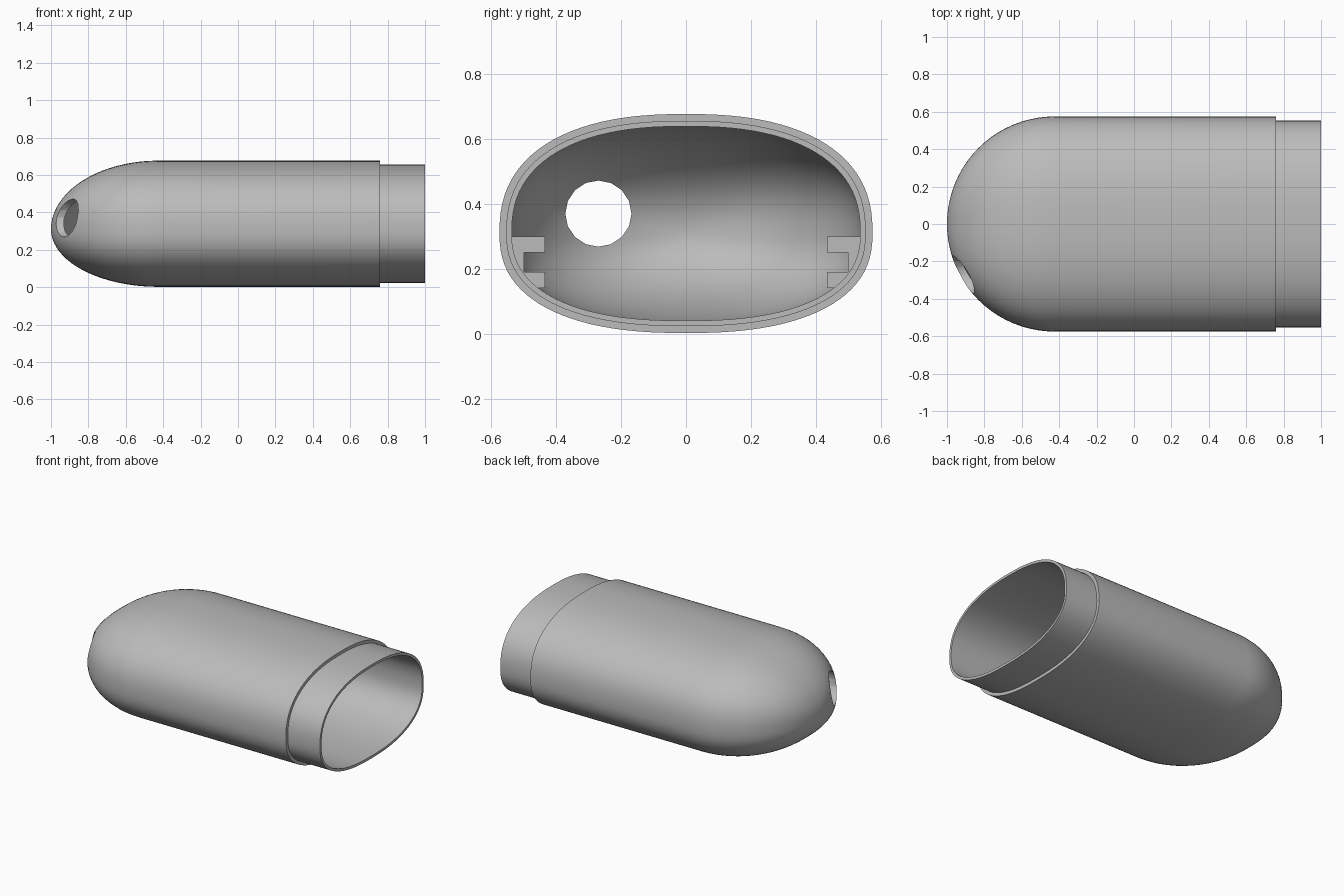
import bpy, bmesh, math
from mathutils import Matrix

if "Cube" in bpy.data.objects:
    bpy.data.objects.remove(bpy.data.objects["Cube"])

SIDES = 96
DOME_STEPS = 20
DOME_X = -0.425      # where the straight tube meets the dome
MID_Z = 0.31         # height of the widest line

grey = bpy.data.materials.new("plain grey")
grey.use_nodes = True
colour = (0.5, 0.5, 0.5, 1)
grey.diffuse_color = colour
grey.node_tree.nodes["Principled BSDF"].inputs["Base Color"].default_value = colour


def make_object(name, bm):
    bmesh.ops.recalc_face_normals(bm, faces=bm.faces)
    mesh = bpy.data.meshes.new(name)
    bm.to_mesh(mesh)
    bm.free()
    mesh.materials.append(grey)
    obj = bpy.data.objects.new(name, mesh)
    bpy.context.collection.objects.link(obj)
    return obj


def squash(v):
    return math.copysign(abs(v) ** (2 / 2.4), v)


def ring(bm, x, inset, scale=1.0):
    """Rounded oval section, drawn in by the inset and then scaled."""
    verts = []
    for i in range(SIDES):
        a = math.tau * i / SIDES
        up = squash(math.sin(a))
        half_height = (0.367 if up > 0 else 0.308) - inset
        y = squash(math.cos(a)) * (0.575 - inset)
        verts.append(bm.verts.new((x, y * scale, MID_Z + up * half_height * scale)))
    return verts


def dome(bm, inset):
    """Pole and rings of the rounded end, from the tip to the tube."""
    r = 0.575 - inset
    pole = bm.verts.new((DOME_X - r, 0, MID_Z))
    angles = [math.pi / 2 * i / DOME_STEPS for i in range(1, DOME_STEPS + 1)]
    return pole, [ring(bm, DOME_X - r * math.cos(a), inset, math.sin(a)) for a in angles]


# Hollow shell: outer dome, tube, stepped lip, then back along the inside
bm = bmesh.new()
outer_pole, outer = dome(bm, 0)
inner_pole, inner = dome(bm, 0.038)
rim = [ring(bm, 0.76, 0), ring(bm, 0.76, 0.021), ring(bm, 1, 0.021), ring(bm, 1, 0.038)]
rings = outer + rim + inner[::-1]
for a, b in zip(rings, rings[1:]):
    for i in range(SIDES):
        j = (i + 1) % SIDES
        bm.faces.new((a[i], a[j], b[j], b[i]))
for pole, loop in ((outer_pole, outer[0]), (inner_pole, inner[0])):
    for i in range(SIDES):
        bm.faces.new((pole, loop[i], loop[(i + 1) % SIDES]))
shell = make_object("shell", bm)

# Round opening through the dome
bm = bmesh.new()
bmesh.ops.create_cone(bm, cap_ends=True, segments=16, radius1=0.102, radius2=0.102, depth=0.6,
                      matrix=Matrix.Translation((-0.9, -0.27, 0.37)) @ Matrix.Rotation(math.pi / 2, 4, "Y"))
cutter = make_object("hole_cutter", bm)
cutter.hide_render = True
cut = shell.modifiers.new("hole", "BOOLEAN")
cut.operation = "DIFFERENCE"
cut.solver = "EXACT"
cut.object = cutter
bpy.context.view_layer.objects.active = shell
shell.select_set(True)
bpy.ops.object.modifier_apply(modifier=cut.name)
bpy.data.objects.remove(cutter)
bpy.ops.object.shade_smooth_by_angle(angle=math.radians(30))


def box(name, low, high):
    bm = bmesh.new()
    bmesh.ops.create_cube(bm, size=1)
    for v in bm.verts:
        v.co = [h if c > 0 else l for c, l, h in zip(v.co, low, high)]
    return make_object(name, bm)


# Slotted guide rails on both inner walls
for side, s in (("back", 1), ("front", -1)):
    for part, near, far, z0, z1 in (("upper_rail", 0.435, 0.555, 0.25, 0.3),
                                    ("lower_rail", 0.435, 0.505, 0.14, 0.19),
                                    ("slot_wall", 0.5, 0.54, 0.19, 0.25)):
        y0, y1 = sorted((s * near, s * far))
        box(f"{side}_{part}", (-0.45, y0, z0), (0.1, y1, z1))
